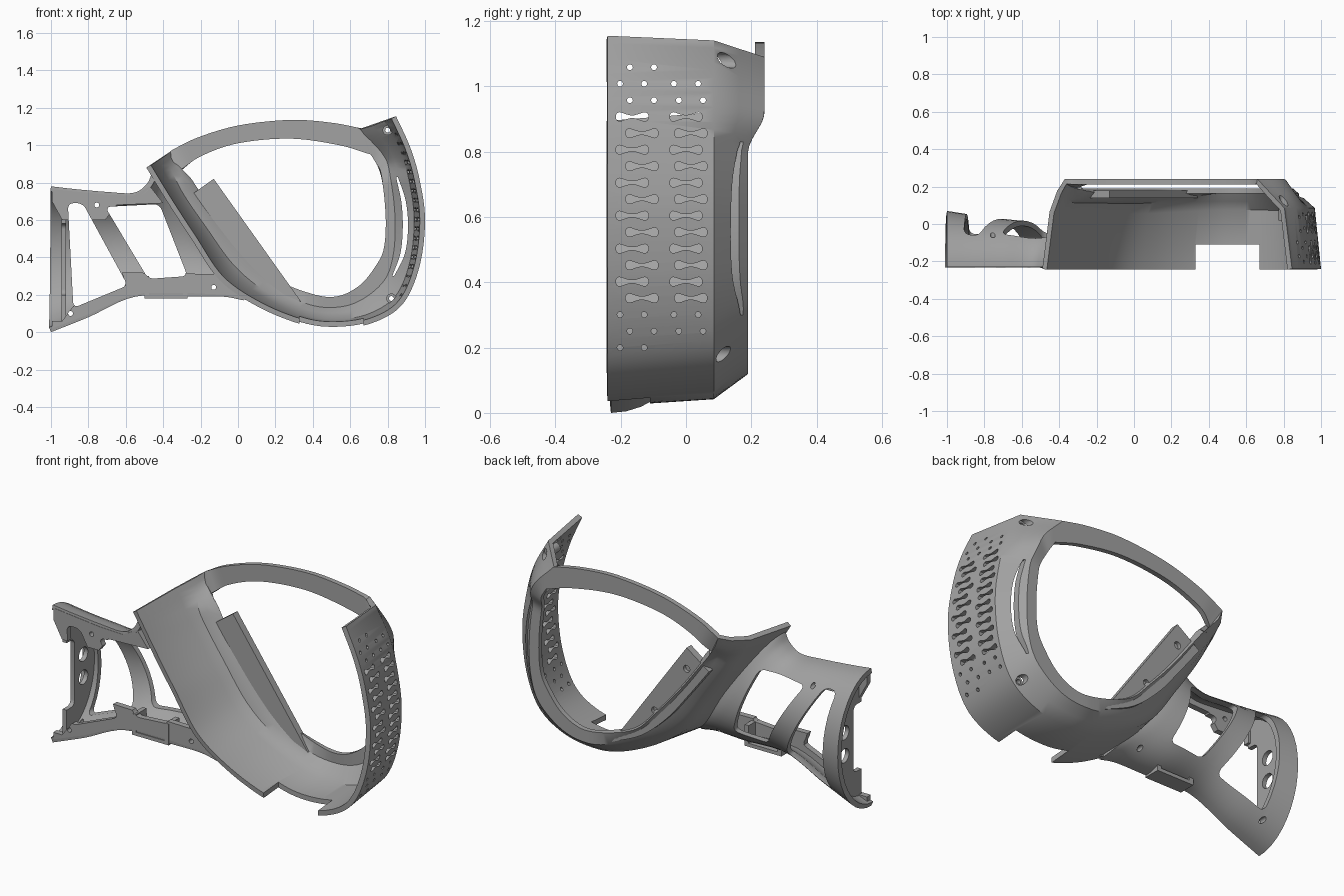
import bpy, bmesh, math
from mathutils import Vector

old = bpy.data.objects.get("Cube")
if old:
    bpy.data.objects.remove(old)

grey = bpy.data.materials.new("satin grey")
grey.use_nodes = True
grey.diffuse_color = (0.36, 0.36, 0.36, 1)
grey.node_tree.nodes["Principled BSDF"].inputs["Base Color"].default_value = grey.diffuse_color


def finish(bm, name):
    mesh = bpy.data.meshes.new(name)
    bm.to_mesh(mesh)
    bm.free()
    mesh.materials.append(grey)
    obj = bpy.data.objects.new(name, mesh)
    bpy.context.collection.objects.link(obj)
    return obj


def activate(obj):
    bpy.ops.object.select_all(action="DESELECT")
    obj.select_set(True)
    bpy.context.view_layer.objects.active = obj


def smooth(obj, angle=36):
    activate(obj)
    bpy.ops.object.shade_smooth_by_angle(angle=math.radians(angle))


def spline(rows, steps=7):
    """Smooth interpolation through rows of numbers."""
    rows = [Vector(r) for r in rows]
    ext = [rows[0] * 2 - rows[1]] + rows + [rows[-1] * 2 - rows[-2]]
    out = []
    for a, b, c, d in zip(ext, ext[1:], ext[2:], ext[3:]):
        for k in range(steps):
            t = k / steps
            out.append(b + (c - a) * (t / 2) + (a * 2 - b * 5 + c * 4 - d) * (t * t / 2)
                       + (b * 3 - a - c * 3 + d) * (t ** 3 / 2))
    return out + [rows[-1]]


def add_grid(bm, grid):
    verts = [[bm.verts.new(p) for p in line] for line in grid]
    for la, lb in zip(verts, verts[1:]):
        for j in range(len(la) - 1):
            bm.faces.new((la[j], la[j + 1], lb[j + 1], lb[j]))


def thicken(obj, depth):
    mod = obj.modifiers.new("thickness", "SOLIDIFY")
    mod.thickness, mod.offset = depth, -1
    activate(obj)
    bpy.ops.object.modifier_apply(modifier=mod.name)


def add_prism(bm, pts, lo, hi, axis="y", round_by=0):
    """Extrude an outline along y (points x, z) or along x (points y, z)."""
    place = (lambda p, d: (p[0], d, p[1])) if axis == "y" else (lambda p, d: (d, p[0], p[1]))
    low, high = ([bm.verts.new(place(p, d)) for p in pts] for d in (lo, hi))
    faces = [bm.faces.new(low), bm.faces.new(high[::-1])]
    sides = []
    n = len(pts)
    for i in range(n):
        faces.append(bm.faces.new((low[i], high[i], high[(i + 1) % n], low[(i + 1) % n])))
        sides.append(bm.edges.get((low[i], high[i])))
    bmesh.ops.recalc_face_normals(bm, faces=faces)
    if round_by:
        bmesh.ops.bevel(bm, geom=sides, offset=round_by, segments=5, profile=0.5, affect="EDGES")


def prism(name, *args, **kw):
    bm = bmesh.new()
    add_prism(bm, *args, **kw)
    return finish(bm, name)


def circle(u, v, r, n=20):
    return [(u + r * math.cos(math.tau * k / n), v + r * math.sin(math.tau * k / n)) for k in range(n)]


def cut(obj, bm):
    tool = finish(bm, "cutter")
    tool.hide_render = True
    mod = obj.modifiers.new("cut", "BOOLEAN")
    mod.operation, mod.solver, mod.object = "DIFFERENCE", "EXACT", tool
    activate(obj)
    bpy.ops.object.modifier_apply(modifier=mod.name)
    bpy.data.objects.remove(tool)


# Main shell: each station holds rim, back corner and opening edge (x, z)
stations = [
    (-.49, .88, -.37, .96, -.31, .86), (-.38, .70, -.28, .76, -.22, .74),
    (-.25, .50, -.14, .56, -.09, .57), (-.10, .28, 0, .38, .05, .41),
    (.10, .14, .15, .24, .18, .28), (.33, .045, .36, .14, .36, .21),
    (.52, .02, .52, .12, .52, .19), (.72, .05, .66, .16, .65, .25),
    (.88, .15, .79, .27, .74, .36), (.97, .35, .84, .41, .78, .45),
    (1, .6, .85, .6, .79, .6), (.97, .82, .83, .8, .775, .78),
    (.92, .99, .79, .95, .75, .88), (.845, 1.155, .66, 1.09, .71, .95)]
arch = [stations[-1][2:], (.5, 1.12, .54, 1.0), (.28, 1.135, .28, 1.035),
        (0, 1.105, 0, 1.01), (-.23, 1.035, -.2, .94), stations[0][2:]]


def back_depth(z):
    t = min(1, max(0, (z - .8) / .12))
    return .19 + .05 * t * t * (3 - 2 * t)


def section(s):
    rx, rz, bx, bz, ox, oz = s
    soft = min(1, max(0, (.45 - rx) / .4))
    rim = Vector((rx, -.24, rz))
    back = Vector((bx, back_depth(bz) - .8 * soft * (.24 - back_depth(bz)), bz))
    shoulder = rim.lerp(back, .22 + .1 * soft)
    shoulder.y = .085 - .02 * soft
    bulge = shoulder.lerp(back, .5)
    bulge.y += .025 * soft
    return [rim, shoulder, bulge, back, Vector((ox, back_depth(oz), oz))]


bm = bmesh.new()
wall = [section(s) for s in spline(stations)]
add_grid(bm, wall)
hoop = [[(b, back_depth(z), z), (o, back_depth(w), w)] for b, z, o, w in spline(arch)]
hoop[0], hoop[-1] = wall[-1][3:], wall[0][3:]
add_grid(bm, hoop)
bmesh.ops.remove_doubles(bm, verts=bm.verts, dist=.0005)
shell = finish(bm, "main_shell")
thicken(shell, .028)

# Bottom notch, side slot and screw holes
bm = bmesh.new()
add_prism(bm, [(.33, -.1), (.67, -.1), (.67, .16), (.33, .16)], -.4, -.11)
cut(shell, bm)
bm = bmesh.new()
arc = spline([(.85, .83), (.885, .7), (.895, .56), (.88, .42), (.83, .3)], 5)
swell = [.014 * math.sin(math.pi * (k + .6) / (len(arc) + .2)) ** .5 for k in range(len(arc))]
add_prism(bm, [(p.x + w, p.y) for p, w in zip(arc, swell)]
          + [(p.x - w, p.y) for p, w in zip(arc[::-1], swell[::-1])], .02, .3)
screws = [(.8, 1.08), (.82, .18)]
for x, z in screws:
    add_prism(bm, circle(x, z, .024), .03, .3)
cut(shell, bm)


# Vent pattern: dumbbell slots in staggered rows, split into drops at the ends
def dumbbell(y, z):
    pts = []
    for k in range(24):
        a = math.tau * (k + .5) / 24
        c = math.cos(a)
        pts.append((y + .05 * c, z + .034 * math.sin(a) * (.12 + .88 * c * c)))
    return pts


bm = bmesh.new()
for row in range(18):
    z = .2 + row * .0505
    for col in range(2):
        y = (-.165 if row % 2 == 0 else -.135) + col * (.165 if row % 2 == 0 else .15)
        if row in (0, 17) and col:
            continue
        if 3 <= row <= 14:
            add_prism(bm, dumbbell(y, z), .8, 1.1, axis="x")
        else:
            for side in (-1, 1):
                add_prism(bm, circle(y + side * .037, z, .009, 10), .8, 1.1, axis="x")
cut(shell, bm)
smooth(shell)

# Screw bosses inside the shell
for i, (x, z) in enumerate(screws):
    boss = prism("screw_boss_%d" % (i + 1), circle(x, z, .027), .02, .09)
    bm = bmesh.new()
    add_prism(bm, circle(x, z, .013), -.1, .2)
    cut(boss, bm)
    smooth(boss)

# Inner flap beside the opening
edge = [tuple(p) for p in spline([(-.27, .72), (-.14, .55), (-.01, .39), (.15, .25), (.34, .16)], 5)]
flap = prism("inner_flap", edge + [(-.13, .82)], .14, .18)
bm = bmesh.new()
for x, z in ((-.13, .70), (.07, .41)):
    add_prism(bm, circle(x, z, .02), .16, .3)
cut(flap, bm)
smooth(flap)

# Handle: half tube between top and bottom edges, with a peak depth
ribs = [(-1, .78, -1, 0, .07), (-.87, .765, -.8, .08, .045), (-.7, .75, -.55, .19, .02),
        (-.56, .745, -.27, .19, .01), (-.49, .79, -.08, .19, -.01), (-.46, .85, .03, .17, -.03)]
bm = bmesh.new()
tube = []
for tx, tz, bx, bz, peak in spline(ribs, 6):
    line = []
    for k in range(21):
        a = math.pi * k / 20
        f = (1 - math.cos(a)) / 2
        line.append((bx + (tx - bx) * f, -.23 + (peak + .23) * math.sin(a), bz + (tz - bz) * f))
    tube.append(line)
add_grid(bm, tube)
handle = finish(bm, "handle_shell")
thicken(handle, .028)

# Rim flanges of the handle
upper = prism("upper_flange", [(-.995, .765), (-.85, .75), (-.7, .735), (-.56, .73), (-.47, .78), (-.40, .69),
                               (-.65, .68), (-.71, .6), (-.94, .6), (-.995, .7)], -.233, -.2)
lower = prism("lower_flange", [(-.995, .02), (-.8, .095), (-.62, .18), (-.5, .21), (-.27, .21), (-.06, .2),
                               (.07, .165), (-.1, .31), (-.62, .32), (-.6, .25), (-.88, .14), (-.94, .06),
                               (-.995, .06)], -.233, -.2)

# Slanted windows through handle and flanges, plus small screw holes
windows = ([(-.91, .69), (-.83, .69), (-.59, .25), (-.88, .13)],
           [(-.71, .67), (-.42, .685), (-.27, .3), (-.48, .285)])
for part in (handle, upper, lower):
    bm = bmesh.new()
    for outline in windows:
        add_prism(bm, outline, -.4, .3, round_by=.03)
    for x, z in ((-.755, .68), (-.895, .1), (-.13, .24)):
        add_prism(bm, circle(x, z, .013), -.4, .3)
    cut(part, bm)
    smooth(part)

# Trigger pocket under the second window
pocket = prism("trigger_pocket", [(-.5, .18), (-.27, .18), (-.27, .3), (-.295, .3), (-.295, .2),
                                  (-.475, .2), (-.475, .3), (-.5, .3)], -.235, -.14)
smooth(pocket)

# End bulkhead of the handle with a rim cut-out and two cable holes
dome = [(-.22 + .25 * math.sin(math.pi * k / 20), .39 - .34 * math.cos(math.pi * k / 20)) for k in range(21)]
bulkhead = prism("end_bulkhead", dome, -.945, -.92, axis="x")
bm = bmesh.new()
add_prism(bm, [(-.4, .2), (-.15, .2), (-.15, .58), (-.4, .58)], -1.1, -.8, axis="x", round_by=.03)
for z in (.33, .46):
    add_prism(bm, circle(-.07, z, .04), -1.1, -.8, axis="x")
cut(bulkhead, bm)
smooth(bulkhead)
